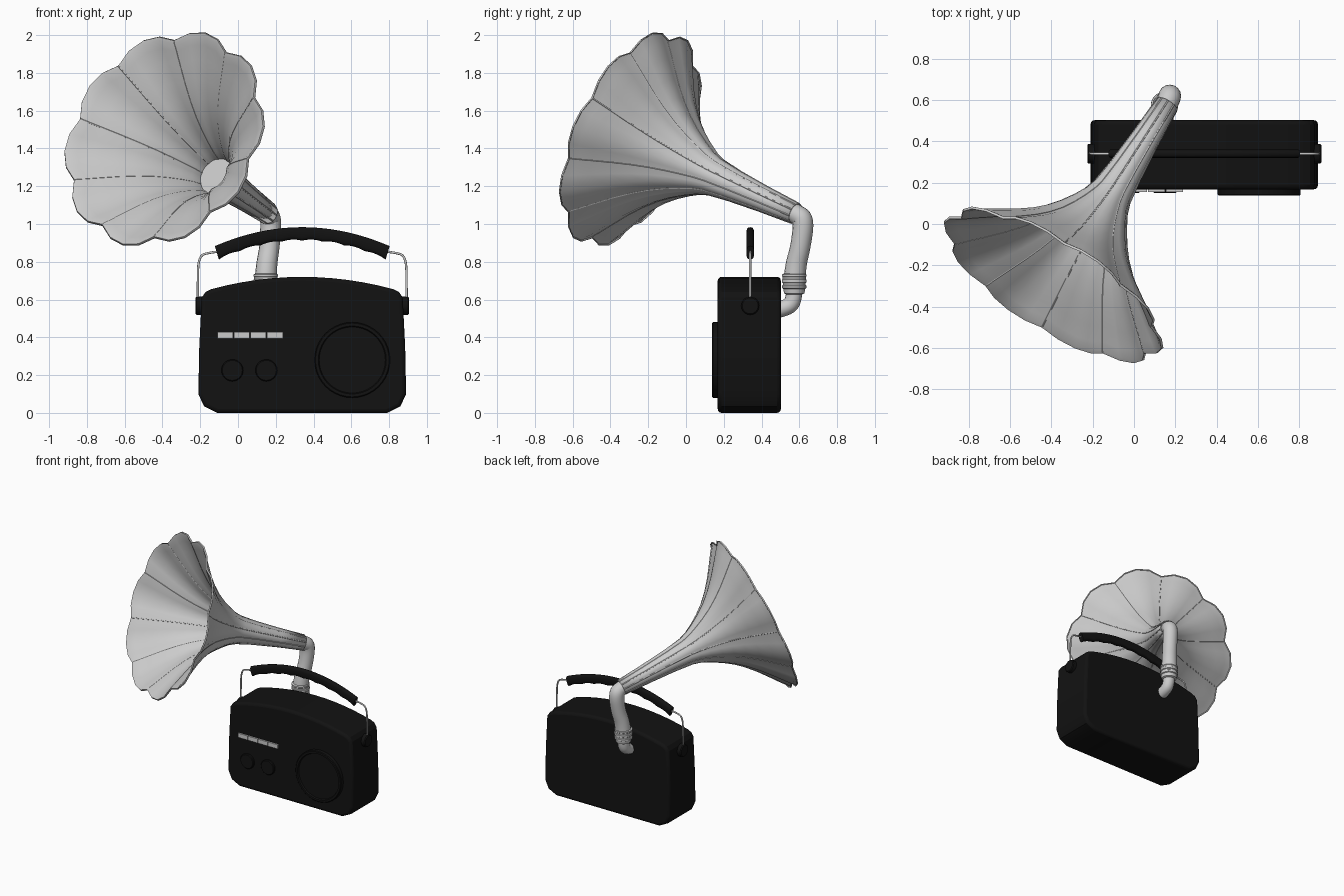
import bpy, bmesh, math
from mathutils import Vector as V

if "Cube" in bpy.data.objects:
    bpy.data.objects.remove(bpy.data.objects["Cube"])

black = bpy.data.materials.new("black")
black.diffuse_color = (0.006, 0.006, 0.006, 1)
black.use_nodes = True
black.node_tree.nodes["Principled BSDF"].inputs["Base Color"].default_value = black.diffuse_color
light = bpy.data.materials.new("light_grey")
light.diffuse_color = (0.6, 0.6, 0.6, 1)
light.use_nodes = True
light.node_tree.nodes["Principled BSDF"].inputs["Base Color"].default_value = light.diffuse_color
CX, CY = 0.34, 0.335          # centre of the radio


def finish(name, bm, mat=None, angle=30):
    bmesh.ops.recalc_face_normals(bm, faces=bm.faces)
    me = bpy.data.meshes.new(name)
    bm.to_mesh(me)
    bm.free()
    ob = bpy.data.objects.new(name, me)
    bpy.context.collection.objects.link(ob)
    if mat:
        me.materials.append(mat)
    bpy.ops.object.select_all(action='DESELECT')
    ob.select_set(True)
    bpy.context.view_layer.objects.active = ob
    bpy.ops.object.shade_smooth_by_angle(angle=math.radians(angle))
    return ob


def skin(bm, rings, caps=True):
    rows = [[bm.verts.new(p) for p in r] for r in rings]
    n = len(rows[0])
    for a, b in zip(rows, rows[1:]):
        for i in range(n):
            bm.faces.new((a[i], a[(i + 1) % n], b[(i + 1) % n], b[i]))
    if caps:
        bm.faces.new(rows[0])
        bm.faces.new(rows[-1])


def frame(axis):
    d = axis.normalized()
    u = d.cross(V((0, 1, 0)))
    u = u.normalized() if u.length > 0.01 else V((1, 0, 0))
    return d, u, d.cross(u)


def lathe(name, profile, origin, axis, segs=32, mat=None):
    d, u, w = frame(V(axis))
    bm = bmesh.new()
    skin(bm, [[V(origin) + d * s + (u * math.cos(a) + w * math.sin(a)) * r
               for a in (2 * math.pi * i / segs for i in range(segs))] for s, r in profile])
    return finish(name, bm, mat)


def tube(name, pts, radius, mat=None, res=4, smooth=True):
    """pts: (x, y, z, radius factor)"""
    cu = bpy.data.curves.new(name, 'CURVE')
    cu.dimensions = '3D'
    cu.bevel_depth, cu.bevel_resolution, cu.use_fill_caps = radius, res, True
    if smooth:
        sp = cu.splines.new('NURBS')
    else:
        sp = cu.splines.new('POLY')
    sp.points.add(len(pts) - 1)
    for p, c in zip(sp.points, pts):
        p.co = (*c[:3], 1)
        p.radius = c[3] if len(c) > 3 else 1
    if smooth:
        sp.use_endpoint_u, sp.order_u, sp.resolution_u = True, 3, 6
    ob = bpy.data.objects.new(name, cu)
    bpy.context.collection.objects.link(ob)
    bpy.ops.object.select_all(action='DESELECT')
    ob.select_set(True)
    bpy.context.view_layer.objects.active = ob
    bpy.ops.object.convert(target='MESH')
    ob = bpy.context.object
    if mat:
        ob.data.materials.append(mat)
    bpy.ops.object.shade_smooth_by_angle(angle=math.radians(40))
    return ob


# Radio body: arched front outline, extruded and bevelled
right = [(0.45, 0), (0.52, 0.035), (0.55, 0.10), (0.545, 0.35), (0.532, 0.61), (0.512, 0.64)]
arch = [(x, 0.72 - 0.07 * (x / 0.5) ** 2) for x in (0.48 - 0.08 * i for i in range(13))]
outline = right + arch + [(-x, z) for x, z in reversed(right)]
bm = bmesh.new()
skin(bm, [[(CX + x, y, z) for x, z in outline] for y in (0.168, 0.502)])
body = finish("radio_body", bm, black)
bev = body.modifiers.new("edge_round", 'BEVEL')
bev.width, bev.segments, bev.angle_limit = 0.02, 3, math.radians(50)

# Speaker and knobs on the front
lathe("speaker", [(0, 0.2), (0.04, 0.2), (0.045, 0.195), (0.045, 0.18), (0.035, 0.175), (0.035, 0.01)],
      (0.605, 0.182, 0.28), (0, -1, 0), 40, black)
for i, x in enumerate((-0.03, 0.15)):
    lathe(f"knob_{i + 1}", [(0, 0.058), (0.026, 0.058), (0.031, 0.053), (0.031, 0.01)],
          (x, 0.182, 0.225), (0, -1, 0), 28, black)

# Push buttons
for i in range(4):
    bm = bmesh.new()
    bmesh.ops.create_cube(bm, size=1)
    for v in bm.verts:
        v.co = V((v.co.x * 0.083 - 0.067 + i * 0.0875, v.co.y * 0.03 + 0.17, v.co.z * 0.033 + 0.411))
    finish(f"push_button_{i + 1}", bm, light)

# Handle: side pivots, wires and a grip with finger waves
for side, label in ((-1, "left"), (1, "right")):
    lathe(f"handle_pivot_{label}", [(0, 0.048), (0.05, 0.048), (0.056, 0.042)],
          (CX + side * 0.51, CY + 0.005, 0.567), (side, 0, 0), 24, black)
    tube(f"handle_wire_{label}",
         [(CX + side * x, CY + 0.005, z) for x, z in
          ((0.553, 0.56), (0.553, 0.68), (0.55, 0.83), (0.49, 0.85), (0.43, 0.855))], 0.006)
rings = []
for i in range(61):
    t = i / 30 - 1
    top = 0.983 - 0.10 * t * t
    low = 0.912 - 0.10 * t * t + 0.007 * abs(math.sin(t * math.pi * 4))
    mid, h = (top + low) / 2, (top - low) / 2
    ring = []
    for k in range(16):
        a = 2 * math.pi * k / 16
        c, s = math.cos(a), math.sin(a)
        off = h * math.copysign(abs(s) ** 0.7, s)
        ring.append((CX + 0.452 * t + 0.2 * t * off * 1.5, CY + 0.005 + 0.02 * math.copysign(abs(c) ** 0.7, c), mid + off))
    rings.append(ring)
bm = bmesh.new()
skin(bm, rings)
finish("handle_grip", bm, black, 45)

# Horn: lathed profile whose ten panels bulge between creases
throat, mouth = V((0.155, 0.57, 1.06)), V((-0.39, -0.295, 1.45))
d, u, w = frame(mouth - throat)
profile = [(-0.01, 0.054), (0.2, 0.066), (0.4, 0.082), (0.53, 0.098), (0.59, 0.116), (0.66, 0.15), (0.73, 0.19),
           (0.8, 0.238), (0.87, 0.298), (0.94, 0.37), (1.01, 0.452), (1.06, 0.512), (1.09, 0.545), (1.098, 0.558),
           (1.09, 0.563)]
LOBES, SUB = 10, 4


def horn_point(s, r, j, extra=0.0):
    t = (j % SUB) / SUB
    bulge = 1 + (0.01 + 0.08 * max(0, s) / 1.1) * (1 - (2 * t - 1) ** 2)
    a = 2 * math.pi * j / (LOBES * SUB)
    return throat + d * s + (u * math.cos(a) + w * math.sin(a)) * (r * bulge + extra)


bm = bmesh.new()
skin(bm, [[horn_point(s, r, j) for j in range(LOBES * SUB)] for s, r in profile], caps=False)
horn = finish("horn", bm, None, 25)
sol = horn.modifiers.new("sheet", 'SOLIDIFY')
sol.thickness, sol.offset = 0.006, 0

# Raised seams along the creases, and the two horn collars
for k in range(LOBES):
    tube(f"horn_seam_{k + 1}", [horn_point(s, r, k * SUB, 0.001) for s, r in profile[:-1]], 0.005, None, 1, False)
for name, s, r in (("horn_collar", 0.53, 0.102), ("throat_collar", 0.03, 0.058)):
    lathe(name, [(-0.008, r - 0.006), (-0.005, r), (0.005, r + 0.001), (0.008, r - 0.004)],
          throat + d * s, d, 32)

# Elbow pipe, banded coupling and lower pipe into the back of the radio
tube("elbow_pipe", [(*(throat + d * 0.05), 0.95), (0.165, 0.59, 1.05, 1), (0.175, 0.625, 1.02, 1.05),
                    (0.168, 0.607, 0.88, 1), (0.15, 0.58, 0.78, 1.05), (0.147, 0.575, 0.71, 1.1)], 0.053, None, 6)
lathe("pipe_coupling",
      [(0, 0.042), (0.006, 0.054), (0.03, 0.058), (0.034, 0.065), (0.046, 0.065), (0.05, 0.06), (0.06, 0.06),
       (0.064, 0.066), (0.078, 0.066), (0.082, 0.061), (0.092, 0.061), (0.096, 0.065), (0.106, 0.065), (0.11, 0.055)],
      (0.147, 0.573, 0.627), (0, 0, 1), 32)
tube("lower_pipe", [(0.147, 0.573, 0.66), (0.147, 0.573, 0.60), (0.147, 0.54, 0.555), (0.147, 0.46, 0.54)],
     0.043, None, 6)
